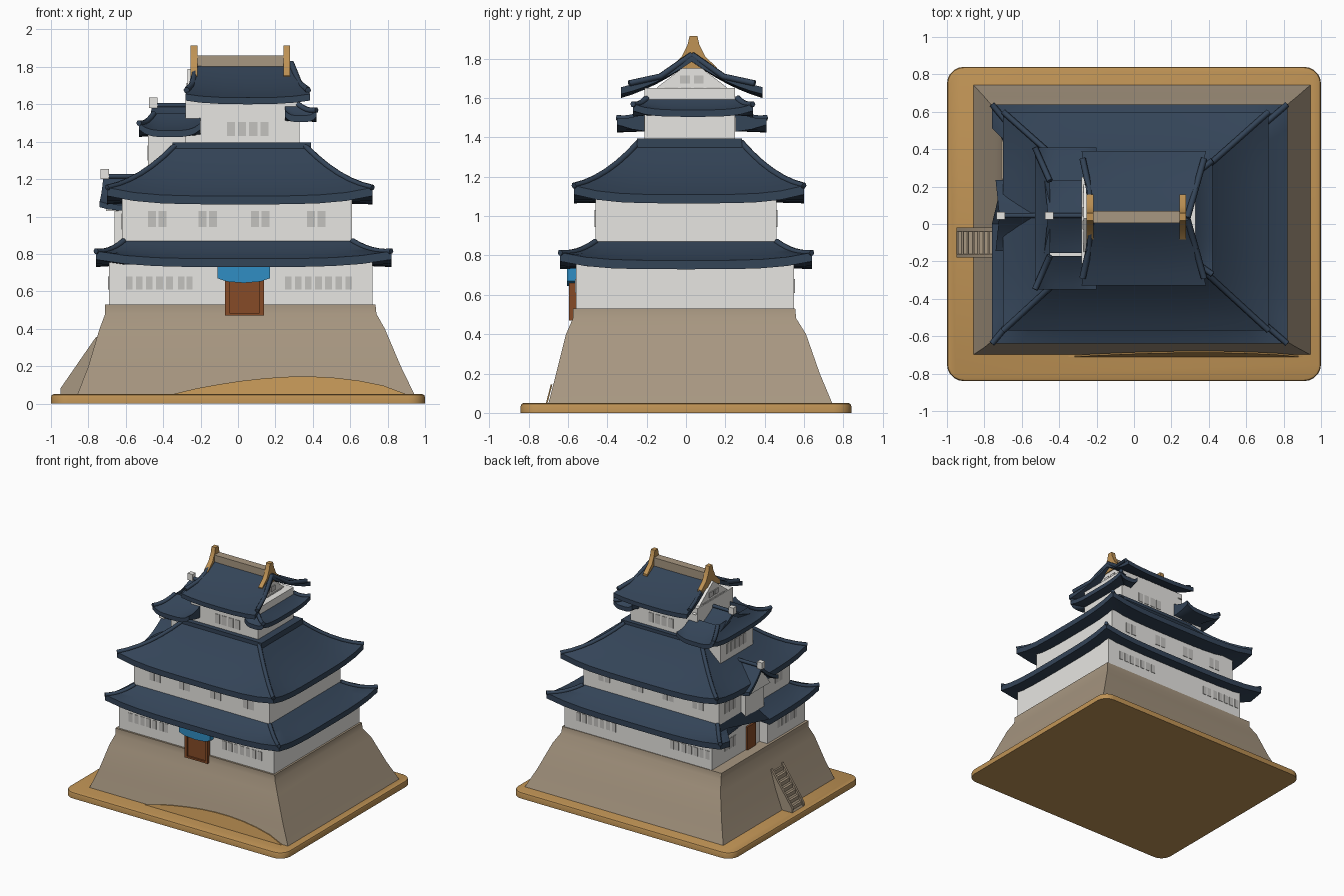
import bpy, bmesh, math
from mathutils import Vector

cube = bpy.data.objects.get("Cube")
if cube:
    bpy.data.objects.remove(cube)


def material(name, r, g, b):
    m = bpy.data.materials.new(name)
    m.use_nodes = True
    m.diffuse_color = (r, g, b, 1)
    shader = next(n for n in m.node_tree.nodes if n.type == 'BSDF_PRINCIPLED')
    shader.inputs["Base Color"].default_value = (r, g, b, 1)
    shader.inputs["Roughness"].default_value = 0.8
    return m


NAVY = material("navy tile", .034, .058, .097)
WHITE = material("white plaster", .8, .79, .76)
SHADE = material("window grey", .55, .54, .52)
STONE = material("tan stone", .39, .31, .22)
GOLD = material("golden earth", .52, .29, .09)
WOOD = material("brown wood", .24, .07, .02)
BLUE = material("canopy blue", .03, .27, .55)


def finish(name, bm, mat, smooth=True):
    bmesh.ops.recalc_face_normals(bm, faces=bm.faces)
    me = bpy.data.meshes.new(name)
    bm.to_mesh(me)
    bm.free()
    me.materials.append(mat)
    if smooth:
        me.shade_smooth()
        me.set_sharp_from_angle(angle=math.radians(35))
    ob = bpy.data.objects.new(name, me)
    bpy.context.collection.objects.link(ob)
    return ob


def loft(name, rings, mat, wrap=False, drop=None):
    """Skin closed rings; wrap joins last to first, otherwise the ends are capped."""
    bm = bmesh.new()
    vs = [[bm.verts.new(p) for p in r] for r in rings]
    n = len(rings[0])
    pairs = list(zip(vs, vs[1:])) + ([(vs[-1], vs[0])] if wrap else [])
    for a, b in pairs:
        for i in range(n):
            j = (i + 1) % n
            bm.faces.new((a[i], a[j], b[j], b[i]))
    if not wrap:
        bm.faces.new(vs[0])
        bm.faces.new(vs[-1])
    if drop:
        gone = [f for f in bm.faces if drop(f.calc_center_median())]
        bmesh.ops.delete(bm, geom=gone, context='FACES')
        bmesh.ops.holes_fill(bm, edges=[e for e in bm.edges if e.is_boundary], sides=0)
    return finish(name, bm, mat)


def rect(x0, x1, y0, y1, z):
    return [(x0, y0, z), (x1, y0, z), (x1, y1, z), (x0, y1, z)]


def box(name, x0, x1, y0, y1, z0, z1, mat):
    return loft(name, [rect(x0, x1, y0, y1, z0), rect(x0, x1, y0, y1, z1)], mat)


def prism(name, axis, pts, a, b, mat):
    """Extrude a profile: axis y takes (x, z) points, axis x takes (y, z) points."""
    put = (lambda p, d: (p[0], d, p[1])) if axis == 'y' else (lambda p, d: (d, p[0], p[1]))
    return loft(name, [[put(p, d) for p in pts] for d in (a, b)], mat)


def tube(name, pts, radius, mat):
    cu = bpy.data.curves.new(name, 'CURVE')
    cu.dimensions = '3D'
    cu.bevel_depth = radius
    cu.bevel_resolution = 1
    cu.use_fill_caps = True
    sp = cu.splines.new('POLY')
    sp.points.add(len(pts) - 1)
    for q, p in zip(sp.points, pts):
        q.co = (*p, 1)
    cu.materials.append(mat)
    bpy.context.collection.objects.link(bpy.data.objects.new(name, cu))


def hip_roof(name, eave, top, z0, z1, lift=.04, thick=.045, corners=(0, 1, 2, 3), drop=None):
    """Concave skirt roof with upturned corners and ridge tubes on its hips."""
    k, steps = 10, 6

    def ring(s, zbase, up):
        c = [Vector(a).lerp(Vector(b), s) for a, b in zip(rect(*eave, 0), rect(*top, 0))]
        out = []
        for i in range(4):
            for j in range(k):
                t = j / k
                p = c[i].lerp(c[(i + 1) % 4], t)
                out.append((p.x, p.y, zbase + up * abs(2 * t - 1) ** 4))
        return out

    rings = []
    for i in range(steps + 1):
        s = i / steps
        rings.append(ring(s, z0 + (z1 - z0) * (.6 * s + .4 * s * s), lift * (1 - s) ** 2))
    ridge = [[r[i * k] for r in rings] for i in range(4)]
    rings += [ring(1, z0 - thick * .8, 0), ring(0, z0 - thick, lift)]
    loft(name, rings, NAVY, True, drop)
    for i in corners:
        tube(name + "_hip_ridge", ridge[i], .016, NAVY)


def gable_roof(name, eave_x, ridge_x, yc, half, ze, zr, thick=.035, lift=.02):
    """Concave gable roof with its ridge along x."""
    n = 6
    prof = [i / n for i in range(-n, n + 1)]
    rings = []
    for u in (0, .12, .3, .5, .7, .88, 1):
        r = []
        for s, down in [(s, 0) for s in prof] + [(s, thick) for s in reversed(prof)]:
            a = abs(s)
            x0 = ridge_x[0] + (eave_x[0] - ridge_x[0]) * a
            x1 = ridge_x[1] + (eave_x[1] - ridge_x[1]) * a
            z = zr - (zr - ze) * (1.45 * a - .45 * a * a) + lift * abs(2 * u - 1) ** 3 * a
            r.append((x0 + (x1 - x0) * u, yc + half * s, z - down))
        rings.append(r)
    loft(name, rings, NAVY)


def panes(name, face, plane, start, count, z0, z1, step=.054, width=.036):
    """Row of thin window plates on a wall facing along x or y."""
    for i in range(count):
        a = start + i * step
        span = (a, a + width)
        flat = (plane - .004, plane + .004)
        xy = (*span, *flat) if face == 'y' else (*flat, *span)
        box(name, *xy, z0, z1, SHADE)


# Ground slab with rounded rim
bm = bmesh.new()
bmesh.ops.create_cube(bm, size=1)
for v in bm.verts:
    v.co = Vector((v.co.x * 2, v.co.y * 1.68, (v.co.z + .5) * .05))
upright = [e for e in bm.edges if abs(e.verts[0].co.z - e.verts[1].co.z) > .01]
bmesh.ops.bevel(bm, geom=upright, offset=.09, segments=5, affect='EDGES', profile=.5)
rim = [e for e in bm.edges if all(v.co.z > .04 for v in e.verts)]
bmesh.ops.bevel(bm, geom=rim, offset=.015, segments=2, affect='EDGES', profile=.5)
finish("ground_slab", bm, GOLD)

# Battered stone base with earth banked on the front
loft("stone_base", [rect(-.86, .945, -.7, .745, .045), rect(-.80, .87, -.66, .68, .2),
                    rect(-.74, .785, -.61, .61, .4), rect(-.71, .74, -.575, .56, .48),
                    rect(-.71, .735, -.575, .555, .53)], STONE)
bank = [(-.35 + 1.25 * t / 10, .05 + .095 * math.sin(math.pi * (t / 10) ** 1.2) ** .7) for t in range(11)]
loft("earth_bank", [[(x, -.705 - d + (z - .045) * .26, z) for x, z in [(-.35, .04)] + bank + [(.9, .04)]]
                    for d in (0, .008)], GOLD)

# Stairs up the stone on the right side
def slope(low, high):
    return [(-.95, .04), (-.95, .05 + low), (-.76, .33 + high), (-.7, .33 + high), (-.7, .04)]
prism("stair_core", 'y', slope(0, -.01), -.16, -.04, STONE)
for y in (-.18, -.04):
    prism("stair_rail", 'y', slope(.03, .025), y, y + .02, STONE)
for i in range(7):
    x, z = -.94 + i * .028, .06 + i * .041
    box("stair_step", x, x + .02, -.16, -.04, z, z + .03, STONE)

# Walls of the storeys
box("lower_wall", -.62, .72, -.56, .55, .53, .78, WHITE)
box("corner_annex", -.69, -.6, -.56, -.07, .53, .78, WHITE)
box("middle_wall", -.62, .61, -.46, .46, .53, 1.1, WHITE)
box("upper_wall", -.28, .33, -.21, .25, 1.3, 1.65, WHITE)
box("side_bay", -.48, -.2, -.18, .24, 1.12, 1.47, WHITE)
box("porch_wall", -.66, -.55, -.07, .17, .8, 1.07, WHITE)

# Skirt roofs; the lowest one is open above the side entrance
hip_roof("lower_roof", (-.76, .82, -.64, .64), (-.61, .61, -.46, .46), .775, .87,
         drop=lambda c: c.x < -.615 and 0 < c.y < .47)
hip_roof("middle_roof", (-.7, .72, -.57, .6), (-.34, .36, -.24, .28), 1.11, 1.375, lift=.045)
box("middle_roof_cap", -.35, .39, -.25, .285, 1.35, 1.395, NAVY)
hip_roof("side_bay_roof", (-.53, -.2, -.35, .41), (-.45, -.2, -.17, .23), 1.46, 1.55, .04, .035, (0, 3))
hip_roof("end_skirt_roof", (.25, .42, -.27, .34), (.25, .32, -.2, .26), 1.54, 1.6, .03, .035, (1, 2))

# Top gable roof, ridge and ornaments
gable_roof("top_roof", (-.28, .385), (-.24, .3), .03, .36, 1.635, 1.82, lift=.02)
for x, sign in ((-.24, -1), (.27, 1)):
    prism("top_gable_wall", 'x', [(-.2, 1.6), (.26, 1.6), (.2, 1.66), (.03, 1.79), (-.14, 1.66)],
          x - .03, x, WHITE)
    out = x + sign * .003 if sign > 0 else x - .032
    for y, w, z, h in ((-.11, .07, 1.62, .035), (-.025, .05, 1.62, .035), (.04, .05, 1.62, .035),
                       (.105, .07, 1.62, .035), (-.03, .05, 1.675, .04), (.04, .05, 1.675, .04)):
        box("gable_lattice", out - .004, out + .004, y, y + w, z, z + h, SHADE)
box("ridge_beam", -.25, .27, .005, .07, 1.79, 1.86, STONE)
half = [(.02, 1.915), (.03, 1.87), (.06, 1.81), (.12, 1.755), (.12, 1.72), (.06, 1.75)]
horn = half + [(-y, z) for y, z in reversed(half)]
for x in (-.235, .26):
    prism("ridge_ornament", 'x', [(y + .038, z) for y, z in horn], x - .018, x + .018, GOLD)
for y in (-.29, .35):
    for x0, x1, xr in ((-.275, -.24, -.23), (.375, .33, .285)):
        tube("verge_ridge", [(x0, y, 1.675), (x1, .03 + (y - .03) * .5, 1.71), (xr, .03, 1.82)], .017, NAVY)

# Dormers on the right side
for name, x0, x1, ze, zr, wide in (("porch_gable", -.74, -.38, 1.06, 1.21, .19),
                                   ("bay_gable", -.48, -.2, 1.49, 1.59, .2)):
    gable_roof(name + "_roof", (x0, x1), (x0 + .02, x1), .045, wide, ze, zr, .03)
    prism(name + "_wall", 'x', [(.045 - wide * .7, ze - .03), (.045 + wide * .7, ze - .03),
                                (.045, zr - .02)], x0 + .035, x0 + .1, WHITE)
    tube(name + "_ridge", [(x0 + .02, .045, zr + .005), (x1, .045, zr + .005)], .014, NAVY)
    box(name + "_finial", x0 + .005, x0 + .05, .025, .065, zr - .01, zr + .045, WHITE)

# Front entrance with blue canopy
box("door_panel", -.07, .14, -.582, -.55, .47, .66, WOOD)
for x in (-.07, .115):
    box("door_post", x, x + .025, -.595, -.56, .47, .66, WOOD)
box("door_sill", -.07, .14, -.595, -.56, .47, .485, WOOD)
prism("door_canopy", 'y', [(-.11, .74), (.17, .74), (.17, .67), (.12, .652), (.03, .645),
                           (-.06, .652), (-.11, .67)], -.605, -.55, BLUE)
box("side_door", -.635, -.6, 0, .11, .53, .72, WOOD)

# Windows
for y in (-.56, .55):
    panes("lower_window", 'y', y, -.6, 5, .61, .68)
    panes("lower_window", 'y', y, -.32, 2, .61, .68, .044, .034)
    panes("lower_window", 'y', y, .25, 7, .61, .68)
for y in (-.46, .46):
    for x in (-.48, -.21, .07, .37):
        panes("middle_window", 'y', y, x, 2, .945, 1.03, .056, .042)
for y in (-.21, .25):
    panes("upper_window", 'y', y, -.06, 4, 1.43, 1.505, .06, .044)
for z in (.62, .93):
    panes("side_window", 'x', -.62, .24, 3, z, z + .085)
panes("side_window", 'x', -.62, -.36, 2, .93, 1.015)
panes("annex_window", 'x', -.69, -.45, 5, .61, .68)
panes("bay_window", 'x', -.48, -.09, 5, 1.3, 1.38)
